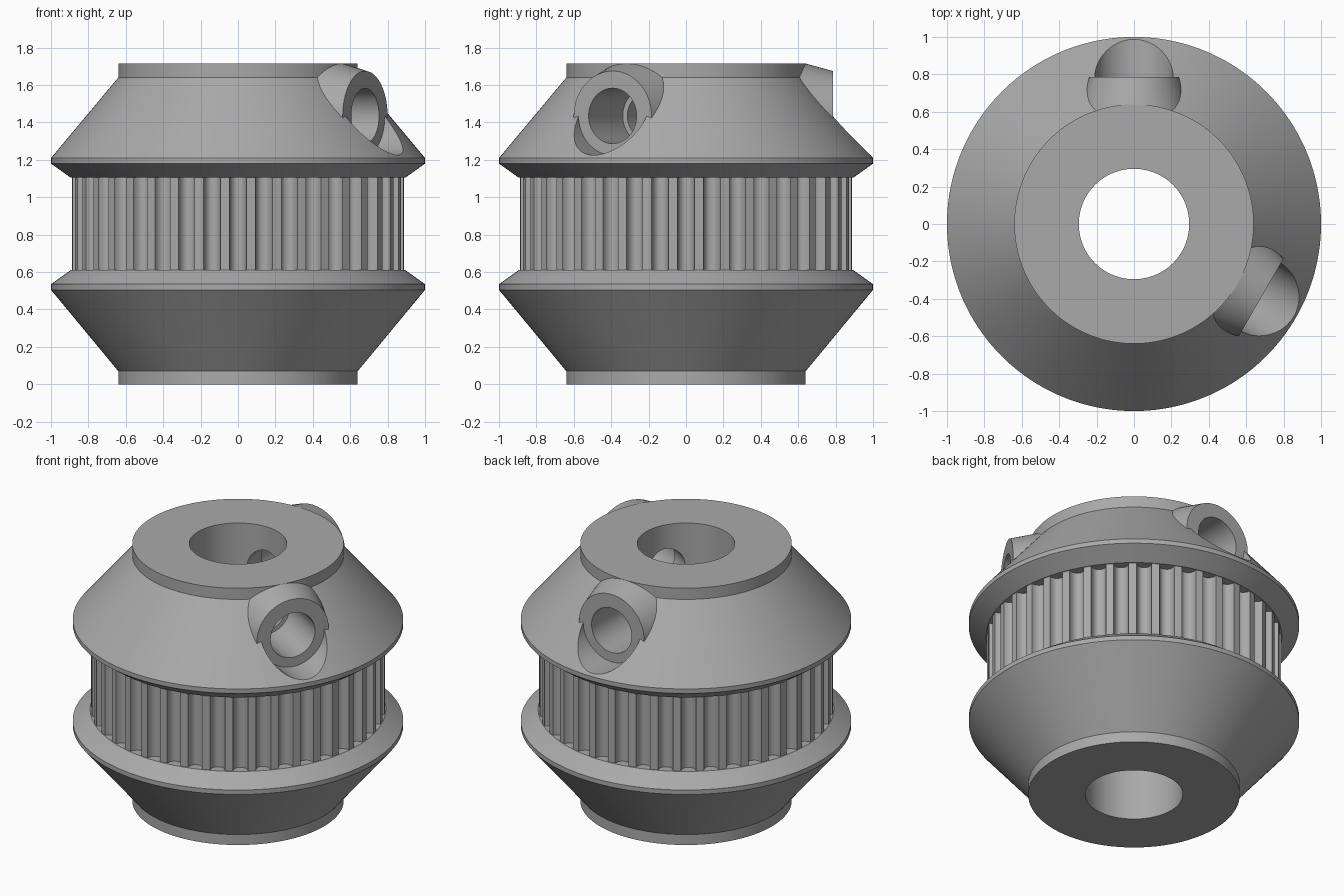
import bpy, bmesh, math
from mathutils import Matrix, Vector

SEGMENTS = 160
TEETH = 40
HUB_R, RIM_R, BELT_R, BORE_R = 0.64, 1.0, 0.89, 0.295
HEIGHT = 1.715
BELT_LOW, BELT_HIGH = 0.61, 1.105
SCREW_Z, SCREW_FACE = 1.435, 0.785
SCREW_ANGLES = (90, -30)

cube = bpy.data.objects.get("Cube")
if cube:
    bpy.data.objects.remove(cube, do_unlink=True)

grey = bpy.data.materials.new("plain grey")
grey.use_nodes = True
colour = (0.40, 0.40, 0.40, 1)
grey.diffuse_color = colour
grey.node_tree.nodes["Principled BSDF"].inputs["Base Color"].default_value = colour


def make_object(name, bm):
    bmesh.ops.recalc_face_normals(bm, faces=bm.faces)
    mesh = bpy.data.meshes.new(name)
    bm.to_mesh(mesh)
    bm.free()
    mesh.materials.append(grey)
    obj = bpy.data.objects.new(name, mesh)
    bpy.context.collection.objects.link(obj)
    return obj


def skin(name, rings, closed):
    """Join rings of points with quads; cap the ends or close the loop."""
    bm = bmesh.new()
    loops = [[bm.verts.new(p) for p in ring] for ring in rings]
    pairs = list(zip(loops, loops[1:]))
    if closed:
        pairs.append((loops[-1], loops[0]))
    else:
        bm.faces.new(loops[0])
        bm.faces.new(loops[-1])
    for low, high in pairs:
        n = len(low)
        for i in range(n):
            j = (i + 1) % n
            bm.faces.new((low[i], low[j], high[j], high[i]))
    return make_object(name, bm)


def circle(r, z, count=SEGMENTS):
    return [(r * math.cos(a), r * math.sin(a), z)
            for a in (math.tau * i / count for i in range(count))]


def radial(name, degrees, start, end, r_start, r_end):
    """A round bar or cone pointing outwards from the axis."""
    obj = skin(name, [circle(r_start, start, 64), circle(r_end, end, 64)], False)
    a = math.radians(degrees)
    aim = Vector((math.cos(a), math.sin(a), 0)).to_track_quat('Z', 'Y')
    obj.data.transform(Matrix.Translation((0, 0, SCREW_Z)) @ aim.to_matrix().to_4x4())
    return obj


def combine(target, tool, operation):
    mod = target.modifiers.new(operation.title(), 'BOOLEAN')
    mod.operation, mod.object, mod.solver = operation, tool, 'EXACT'
    bpy.context.view_layer.objects.active = target
    bpy.ops.object.modifier_apply(modifier=mod.name)
    bpy.data.objects.remove(tool, do_unlink=True)


def smooth(obj, degrees):
    bpy.ops.object.select_all(action='DESELECT')
    obj.select_set(True)
    bpy.context.view_layer.objects.active = obj
    bpy.ops.object.shade_smooth_by_angle(angle=math.radians(degrees))


# Turned body: hub, cone, flange, belt channel, flange, cone, hub
profile = [
    (HUB_R, 0), (HUB_R, 0.07), (RIM_R, 0.505), (RIM_R, 0.535),
    (BELT_R + 0.005, BELT_LOW), (0.8, BELT_LOW),
    (0.8, BELT_HIGH), (BELT_R + 0.005, BELT_HIGH),
    (RIM_R, 1.18), (RIM_R, 1.21), (HUB_R, 1.64), (HUB_R, HEIGHT),
]
body = skin("pulley_body", [circle(r, z) for r, z in profile], False)

# Tapered screw bosses, trimmed level with the top face
for angle in SCREW_ANGLES:
    boss = radial("boss", angle, 0.5, SCREW_FACE, 0.318, 0.24)
    combine(body, boss, 'UNION')
trim = skin("trim", [circle(1.2, HEIGHT, 32), circle(1.2, HEIGHT + 0.5, 32)], False)
combine(body, trim, 'DIFFERENCE')

# Centre bore
bore = skin("bore", [circle(BORE_R, -0.1), circle(BORE_R, HEIGHT + 0.1)], False)
combine(body, bore, 'DIFFERENCE')

# Screw seats: head clearance, wide hole, narrow hole into the bore
for angle in SCREW_ANGLES:
    for start, end, r in ((SCREW_FACE, 1.3, 0.21), (0.42, 0.9, 0.148), (0.1, 0.5, 0.12)):
        combine(body, radial("drill", angle, start, end, r, r), 'DIFFERENCE')
smooth(body, 20)


# Belt track with rounded grooves
def track_ring(z):
    points = []
    pitch = math.tau / TEETH
    half = 0.0455 / BELT_R
    steps = 12
    for tooth in range(TEETH):
        centre = tooth * pitch - math.pi / 2
        for s in range(steps + 1):
            t = -math.cos(math.pi * s / steps)
            r = BELT_R - 0.054 * math.sqrt(max(0, 1 - abs(t) ** 2.5))
            a = centre + half * t
            points.append((r * math.cos(a), r * math.sin(a), z))
        a = centre + pitch / 2
        points.append((BELT_R * math.cos(a), BELT_R * math.sin(a), z))
    return points


count = len(track_ring(0))
track = skin("toothed_belt_track", [
    track_ring(BELT_LOW), track_ring(BELT_HIGH),
    circle(0.79, BELT_HIGH, count), circle(0.79, BELT_LOW, count)], True)
smooth(track, 40)
